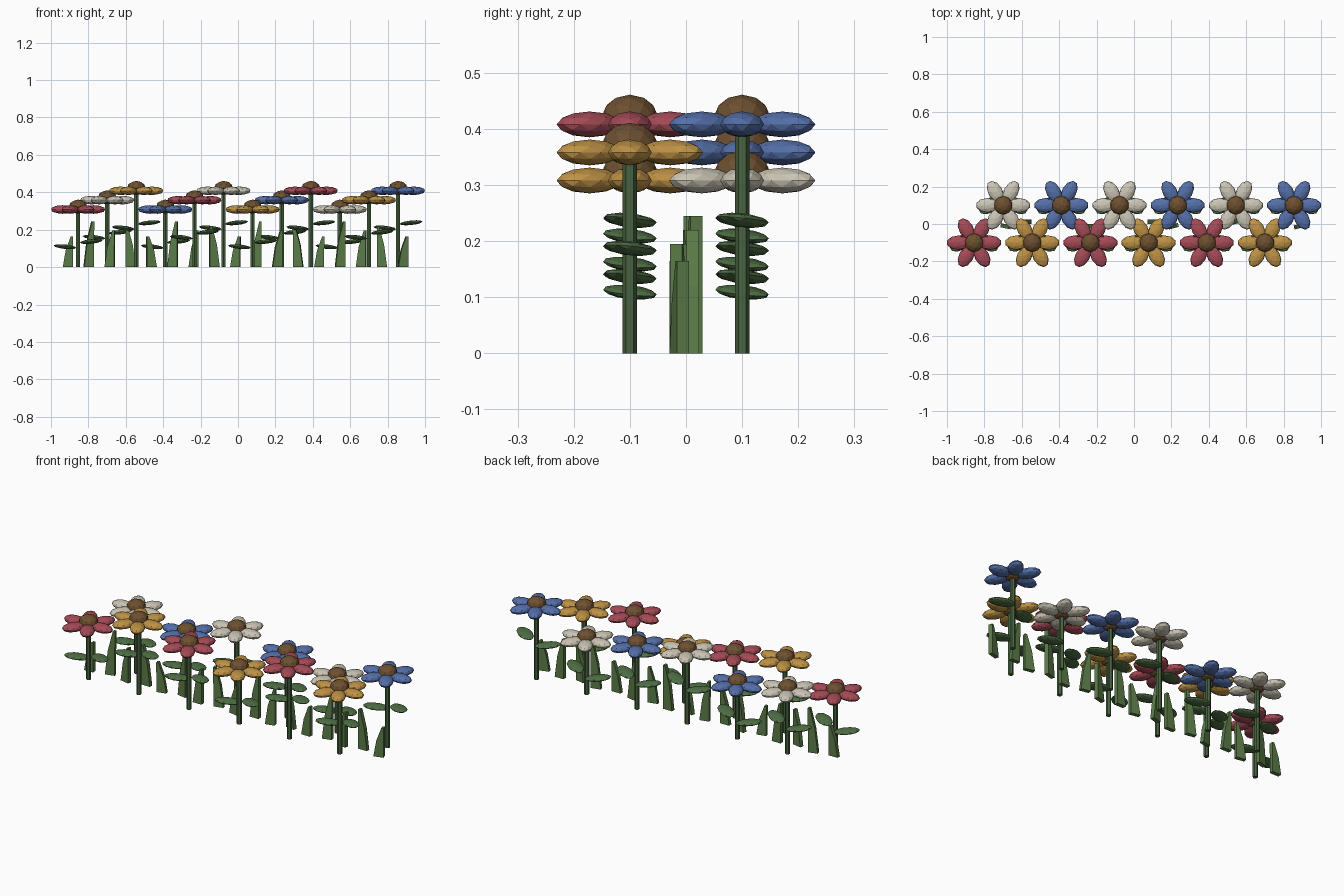
import bpy, bmesh, math
from mathutils import Matrix

if "Cube" in bpy.data.objects:
    bpy.data.objects.remove(bpy.data.objects["Cube"])


def mat(name, rgb):
    m = bpy.data.materials.new(name)
    m.diffuse_color = (*rgb, 1)
    m.use_nodes = True
    m.node_tree.nodes["Principled BSDF"].inputs["Base Color"].default_value = m.diffuse_color
    return m


RED = mat("red", (0.38, 0.07, 0.095))
WHITE = mat("white", (0.60, 0.56, 0.46))
YELLOW = mat("yellow", (0.52, 0.29, 0.06))
BLUE = mat("blue", (0.09, 0.16, 0.40))
BROWN = mat("brown", (0.155, 0.08, 0.03))
GREEN = mat("stem_green", (0.065, 0.125, 0.05))
LEAF = mat("leaf_green", (0.08, 0.165, 0.06))
GRASS = mat("grass_green", (0.105, 0.20, 0.065))


def finish(name, bm, material):
    me = bpy.data.meshes.new(name)
    bm.to_mesh(me)
    bm.free()
    me.materials.append(material)
    ob = bpy.data.objects.new(name, me)
    bpy.context.collection.objects.link(ob)
    return ob


def blob(bm, m, size):
    # faceted ellipsoid
    bmesh.ops.create_icosphere(bm, subdivisions=2, radius=1,
                               matrix=m @ Matrix.Diagonal((*size, 1)))


def flower(i):
    x, y = -0.855 + 0.1555 * i, (-0.1, 0.1)[i % 2]
    h = 0.308 + 0.05 * (i % 3)
    at = Matrix.Translation

    # stem
    bm = bmesh.new()
    bmesh.ops.create_cone(bm, cap_ends=True, segments=6, radius1=0.013, radius2=0.013,
                          depth=h, matrix=at((x, y, h / 2)))
    finish("stem", bm, GREEN)

    # six petals in a ring
    bm = bmesh.new()
    for k in range(6):
        blob(bm, at((x, y, h)) @ Matrix.Rotation(k * math.pi / 3, 4, 'Z') @ at((0.083, 0, 0)),
             (0.064, 0.039, 0.023))
    finish("petals", bm, (RED, WHITE, YELLOW, BLUE)[i % 4])

    # seed head
    bm = bmesh.new()
    blob(bm, at((x, y, h + 0.015)), (0.05, 0.05, 0.038))
    finish("flower_center", bm, BROWN)

    # one leaf on each side, tips swept to the front
    bm = bmesh.new()
    for s, dz in ((-1, 0.199), (1, 0.171)):
        blob(bm, at((x + s * 0.07, y, h - dz)) @ Matrix.Rotation(-s * 0.55, 4, 'Z')
             @ Matrix.Rotation(-s * 0.1, 4, 'Y'), (0.068, 0.039, 0.012))
    finish("leaves", bm, LEAF)


def grass(j):
    # tapered blade leaning to one side
    x = -0.91 + 0.112 * j
    y = (-0.012, 0.012)[j % 2]
    h = (0.165, 0.245, 0.195, 0.22)[j % 4]
    s = -1 if j % 4 == 3 or j == 4 else 1
    bm = bmesh.new()
    rings = []
    for t, half, lean in ((0, 0.027, 0), (0.55, 0.019, 0.008), (1, 0.006, 0.022)):
        rings.append([bm.verts.new((s * lean + a * half, b * 0.011, t * h))
                      for a, b in ((-1, -1), (1, -1), (1, 1), (-1, 1))])
    for r0, r1 in zip(rings, rings[1:]):
        for k in range(4):
            n = (k + 1) % 4
            bm.faces.new((r0[k], r0[n], r1[n], r1[k]))
    bm.faces.new(rings[0][::-1])
    bm.faces.new(rings[-1])
    bm.transform(Matrix.Translation((x, y, 0)) @ Matrix.Rotation((0, 0.25, -0.2)[j % 3], 4, 'Z'))
    finish("grass_blade", bm, GRASS)


for i in range(12):
    flower(i)
for j in range(17):
    grass(j)
